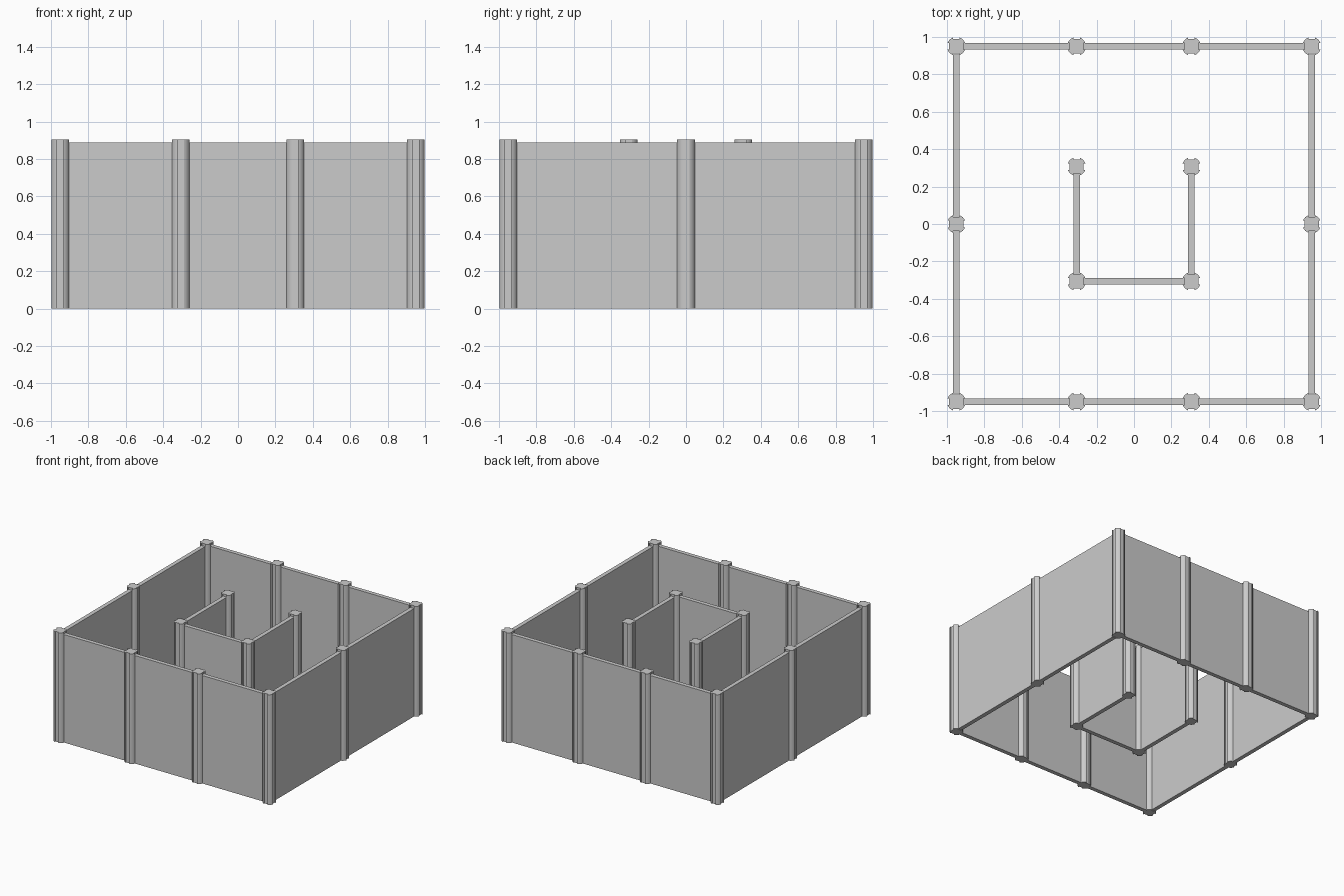
import bpy, bmesh
from math import sin, cos, asin, pi

if "Cube" in bpy.data.objects:
    bpy.data.objects.remove(bpy.data.objects["Cube"])

R, SLOT, FLOOR = 0.05, 0.0175, 0.038    # post radius, slot half width, slot floor
POST_H, WALL_H, THICK = 0.905, 0.887, 0.034
E, I = 0.95, 0.307                      # outer and inner post positions


def post_mesh():
    # Round extrusion with a shallow slot on each of its four sides
    a0 = asin(SLOT / R)
    n = 6
    pts = []
    for k in range(4):
        t = k * pi / 2
        c, s = cos(t), sin(t)
        for v in (-SLOT, SLOT):
            pts.append((c * FLOOR - s * v, s * FLOOR + c * v))
        for i in range(n + 1):
            a = t + a0 + (pi / 2 - 2 * a0) * i / n
            pts.append((R * cos(a), R * sin(a)))
    bm = bmesh.new()
    face = bm.faces.new([bm.verts.new((x, y, 0)) for x, y in pts])
    ext = bmesh.ops.extrude_face_region(bm, geom=[face])
    top = [g for g in ext["geom"] if isinstance(g, bmesh.types.BMVert)]
    bmesh.ops.translate(bm, verts=top, vec=(0, 0, POST_H))
    bmesh.ops.recalc_face_normals(bm, faces=bm.faces)
    me = bpy.data.meshes.new("post")
    bm.to_mesh(me)
    bm.free()
    return me


def wall(name, x0, x1, y0, y1):
    bpy.ops.mesh.primitive_cube_add(
        size=1, location=((x0 + x1) / 2, (y0 + y1) / 2, WALL_H / 2))
    ob = bpy.context.object
    ob.name = name
    ob.scale = (x1 - x0, y1 - y0, WALL_H)
    bpy.ops.object.transform_apply(location=False, rotation=False, scale=True)


def wall_x(name, x0, x1, y):
    wall(name, x0 + FLOOR, x1 - FLOOR, y - THICK / 2, y + THICK / 2)


def wall_y(name, x, y0, y1):
    wall(name, x - THICK / 2, x + THICK / 2, y0, y1)


# Posts
mesh = post_mesh()
spots = [("outer_post", x, y) for x in (-E, -I, I, E) for y in (-E, E)]
spots += [("side_post", x, 0) for x in (-E, E)]
spots += [("inner_post", x, y) for x in (-I, I) for y in (-I, I)]
for name, x, y in spots:
    ob = bpy.data.objects.new(name, mesh)
    ob.location = (x, y, 0)
    bpy.context.collection.objects.link(ob)
    bpy.ops.object.select_all(action='DESELECT')
    ob.select_set(True)
    bpy.context.view_layer.objects.active = ob
bpy.ops.object.shade_smooth_by_angle(angle=pi / 6)

# Front and back walls
for side, y in (("front", -E), ("back", E)):
    for x0, x1 in ((-E, -I), (-I, I), (I, E)):
        wall_x(side + "_wall", x0, x1, y)

# Side walls, stopping just short of the corner slot floors
for side, x in (("left", -E), ("right", E)):
    wall_y(side + "_wall", x, -0.905, -FLOOR)
    wall_y(side + "_wall", x, FLOOR, 0.905)

# Inner booth, open at the back
wall_x("booth_front_wall", -I, I, -I)
for x in (-I, I):
    wall_y("booth_side_wall", x, -I + FLOOR, I - FLOOR)
